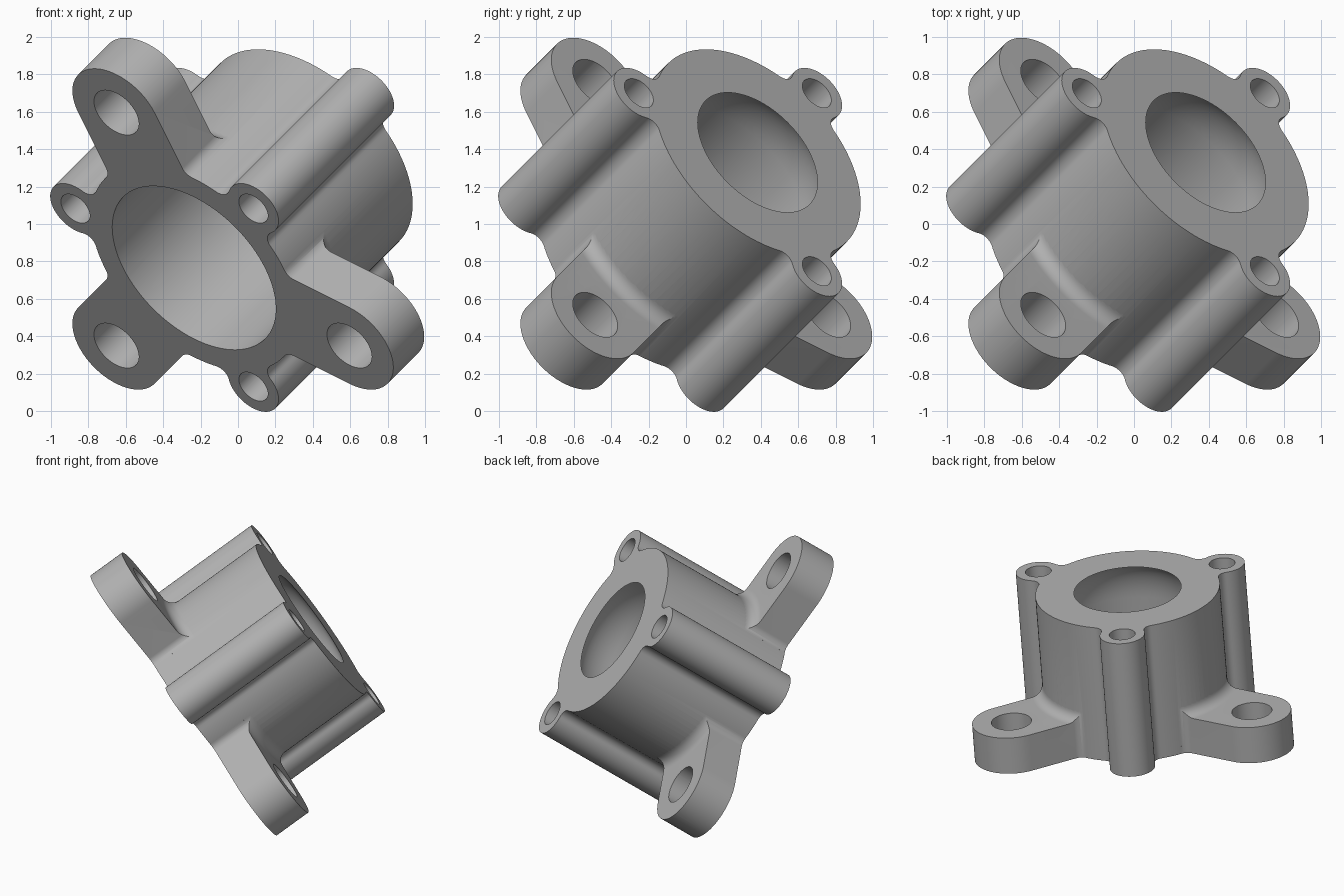
import bpy, bmesh, math
from mathutils import Matrix, Vector

if "Cube" in bpy.data.objects:
    bpy.data.objects.remove(bpy.data.objects["Cube"])

R, H = 0.675, 1.07               # body radius and height
LUG_D, LUG_R, LUG_T = 1.017, 0.288, 0.286
BOSS_D, BOSS_R = 0.777, 0.165
F = 0.07                         # blend radius
rad = math.radians


def arc(cx, cy, r, a0, a1, n):
    return [(cx + r * math.cos(a0 + (a1 - a0) * i / n),
             cy + r * math.sin(a0 + (a1 - a0) * i / n)) for i in range(n + 1)]


def clean(pts):
    out = []
    for p in pts:
        if not out or math.dist(p, out[-1]) > 1e-4:
            out.append(p)
    if math.dist(out[0], out[-1]) < 1e-4:
        out.pop()
    return out


def turn(pts, a):
    c, s = math.cos(a), math.sin(a)
    return [(x * c - y * s, x * s + y * c) for x, y in pts]


def make(name, bm):
    bmesh.ops.recalc_face_normals(bm, faces=bm.faces)
    me = bpy.data.meshes.new(name)
    bm.to_mesh(me)
    bm.free()
    ob = bpy.data.objects.new(name, me)
    bpy.context.collection.objects.link(ob)
    return ob


def prism(name, pts, z0, z1):
    bm = bmesh.new()
    f = bm.faces.new([bm.verts.new((x, y, z0)) for x, y in clean(pts)])
    g = bmesh.ops.extrude_face_region(bm, geom=[f])
    bmesh.ops.translate(bm, vec=(0, 0, z1 - z0),
                        verts=[v for v in g["geom"] if isinstance(v, bmesh.types.BMVert)])
    return make(name, bm)


def lathe(name, prof, n=96):
    bm = bmesh.new()
    rings = [[bm.verts.new((r * math.cos(2 * math.pi * i / n),
                            r * math.sin(2 * math.pi * i / n), z)) for i in range(n)]
             for r, z in prof]
    for a, b in zip(rings, rings[1:]):
        for i in range(n):
            j = (i + 1) % n
            bm.faces.new((a[i], a[j], b[j], b[i]))
    bm.faces.new(rings[0])
    bm.faces.new(rings[-1])
    return make(name, bm)


def boolean(ob, other, op):
    m = ob.modifiers.new(op, "BOOLEAN")
    m.operation, m.object, m.solver = op, other, "EXACT"
    bpy.context.view_layer.objects.active = ob
    bpy.ops.object.modifier_apply(modifier=m.name)
    bpy.data.objects.remove(other)


# Column: round body with three blended screw bosses
fd, bd = R + F, BOSS_R + F
phi = math.acos((fd ** 2 + BOSS_D ** 2 - bd ** 2) / (2 * fd * BOSS_D))
fx, fy = fd * math.cos(phi), -fd * math.sin(phi)
beta = math.atan2(-fy, BOSS_D - fx)
half = arc(0, 0, R, -rad(60), -phi, 20)
half += arc(fx, fy, F, math.pi - phi, beta, 10)
half += arc(BOSS_D, 0, BOSS_R, beta - math.pi, 0, 24)
sector = half + [(x, -y) for x, y in reversed(half)]
outline = []
for k in range(3):
    outline += turn(sector, rad(60 + 120 * k))
body = prism("flanged_housing", outline, 0, H)

# Lugs: rounded ears, blended into the body at the sides and on top
cx, cy = math.sqrt((R + F) ** 2 - (LUG_R + F) ** 2), LUG_R + F
th = math.atan2(cy, cx)
side = arc(LUG_D, 0, LUG_R, 0, math.pi / 2, 20)
side += arc(cx, cy, F, -math.pi / 2, th - math.pi, 10)
ear = side + [(0.3, 0)] + [(x, -y) for x, y in reversed(side)]
RF = 0.08
cap = [(0.2, -0.1), (2, -0.1), (2, LUG_T)]
cap += arc(R + RF, LUG_T + RF, RF, -math.pi / 2, -math.pi, 8)
cap += [(0.2, LUG_T + RF)]
for k in range(3):
    lug = prism("lug", turn(ear, rad(120 * k)), 0, LUG_T + 0.2)
    boolean(lug, lathe("lug_envelope", cap), "INTERSECT")
    boolean(body, lug, "UNION")

# Bore: straight below, curving inward to a smaller mouth at the top
bore = [(0.536, -0.1), (0.536, 0.76)]
bore += [(0.392 + 0.144 * math.cos(a), 0.76 + 0.31 * math.sin(a))
         for a in (rad(90 * i / 10) for i in range(1, 10))]
bore += [(0.392, H), (0.392, H + 0.1)]
boolean(body, lathe("bore_cutter", bore), "DIFFERENCE")

# Screw holes in lugs and bosses
for k in range(3):
    for d, r, a in ((LUG_D, 0.147, 120 * k), (BOSS_D, 0.095, 60 + 120 * k)):
        c = turn([(d, 0)], rad(a))[0]
        pts = arc(c[0], c[1], r, 0, 2 * math.pi, 48)
        boolean(body, prism("hole_cutter", pts, -0.1, H + 0.1), "DIFFERENCE")

# Tilt onto the cube diagonal
u = Vector((2, -1, -1)).normalized()
v = Vector((0, 1, -1)).normalized()
w = Vector((1, 1, 1)).normalized()
rot = Matrix((u, v, w)).transposed().to_4x4()
body.data.transform(Matrix.Translation((-0.235, -0.235, 0.765)) @ rot)

mat = bpy.data.materials.new("grey_metal")
mat.diffuse_color = (0.45, 0.45, 0.45, 1)
mat.use_nodes = True
mat.node_tree.nodes["Principled BSDF"].inputs["Base Color"].default_value = mat.diffuse_color
body.data.materials.clear()
body.data.materials.append(mat)
for p in body.data.polygons:
    p.material_index = 0
bpy.context.view_layer.objects.active = body
body.select_set(True)
bpy.ops.object.shade_smooth_by_angle(angle=rad(30))
